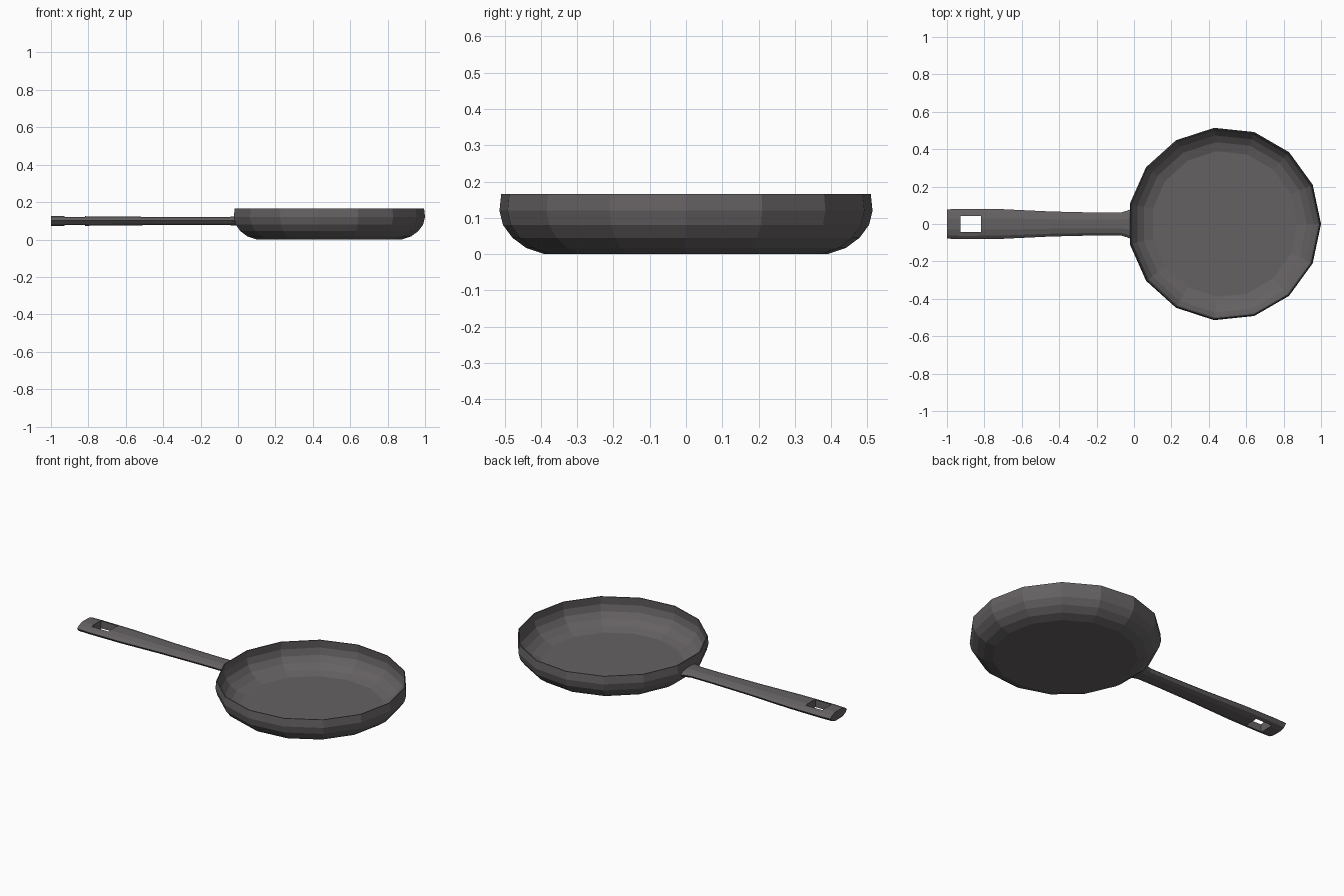
import bpy, bmesh
from math import cos, sin, tau

if "Cube" in bpy.data.objects:
    bpy.data.objects.remove(bpy.data.objects["Cube"])

metal = bpy.data.materials.new("dark_metal")
metal.diffuse_color = (0.13, 0.12, 0.125, 1)
metal.use_nodes = True
metal.node_tree.nodes["Principled BSDF"].inputs["Base Color"].default_value = metal.diffuse_color


def loft(name, rings, cap_start=True, cap_end=True):
    """Skin a list of closed rings with flat quads."""
    bm = bmesh.new()
    vs = [[bm.verts.new(p) for p in ring] for ring in rings]
    n = len(rings[0])
    for a, b in zip(vs, vs[1:]):
        for i in range(n):
            j = (i + 1) % n
            bm.faces.new((a[i], a[j], b[j], b[i]))
    if cap_start:
        bm.faces.new(vs[0][::-1])
    if cap_end:
        bm.faces.new(vs[-1])
    bmesh.ops.recalc_face_normals(bm, faces=bm.faces)
    me = bpy.data.meshes.new(name)
    bm.to_mesh(me)
    bm.free()
    me.materials.append(metal)
    ob = bpy.data.objects.new(name, me)
    bpy.context.collection.objects.link(ob)
    return ob


# Pan body: 15-sided thin bowl, outside up to the rim and back down inside
SIDES, CX = 15, 0.483
outer = [(0.392, 0.0), (0.443, 0.017), (0.481, 0.045), (0.507, 0.08),
         (0.517, 0.12), (0.512, 0.166)]
inner = [(0.507, 0.166), (0.511, 0.12), (0.501, 0.082), (0.476, 0.049),
         (0.440, 0.022), (0.391, 0.006)]
loft("pan_body", [[(CX + r * cos(tau * i / SIDES), r * sin(tau * i / SIDES), z)
                   for i in range(SIDES)] for r, z in outer + inner])

# Handle: lens-like cross-section, lofted along x
# section as (fraction of half width, fraction of half height)
half = [(0.38, 1.0), (0.78, 0.65), (1.0, 0.1), (0.8, -0.6), (0.4, -1.0)]
section = half + [(-y, z) for y, z in reversed(half)]
stations = [(-1.0, 0.078, 0.026), (-0.93, 0.081, 0.026), (-0.72, 0.080, 0.025),
            (-0.45, 0.067, 0.022), (-0.20, 0.061, 0.021), (-0.07, 0.061, 0.021),
            (-0.035, 0.072, 0.023)]
rings = [[(x, y * w, 0.099 + z * h) for y, z in section] for x, w, h in stations]
# last ring follows the slope of the bowl wall
rings.append([(-0.02 if z > 0 else -0.012 + 0.006 * -z, y * 0.078, 0.099 + z * 0.024)
              for y, z in section])
handle = loft("handle", rings)

# Hanging hole
bpy.ops.mesh.primitive_cube_add(size=1, location=(-0.872, 0, 0.1))
cutter = bpy.context.object
cutter.name = "hole_cutter"
cutter.scale = (0.11, 0.088, 0.3)
cutter.hide_render = True
cutter.display_type = 'WIRE'
cut = handle.modifiers.new("hanging_hole", 'BOOLEAN')
cut.operation = 'DIFFERENCE'
cut.solver = 'EXACT'
cut.object = cutter
